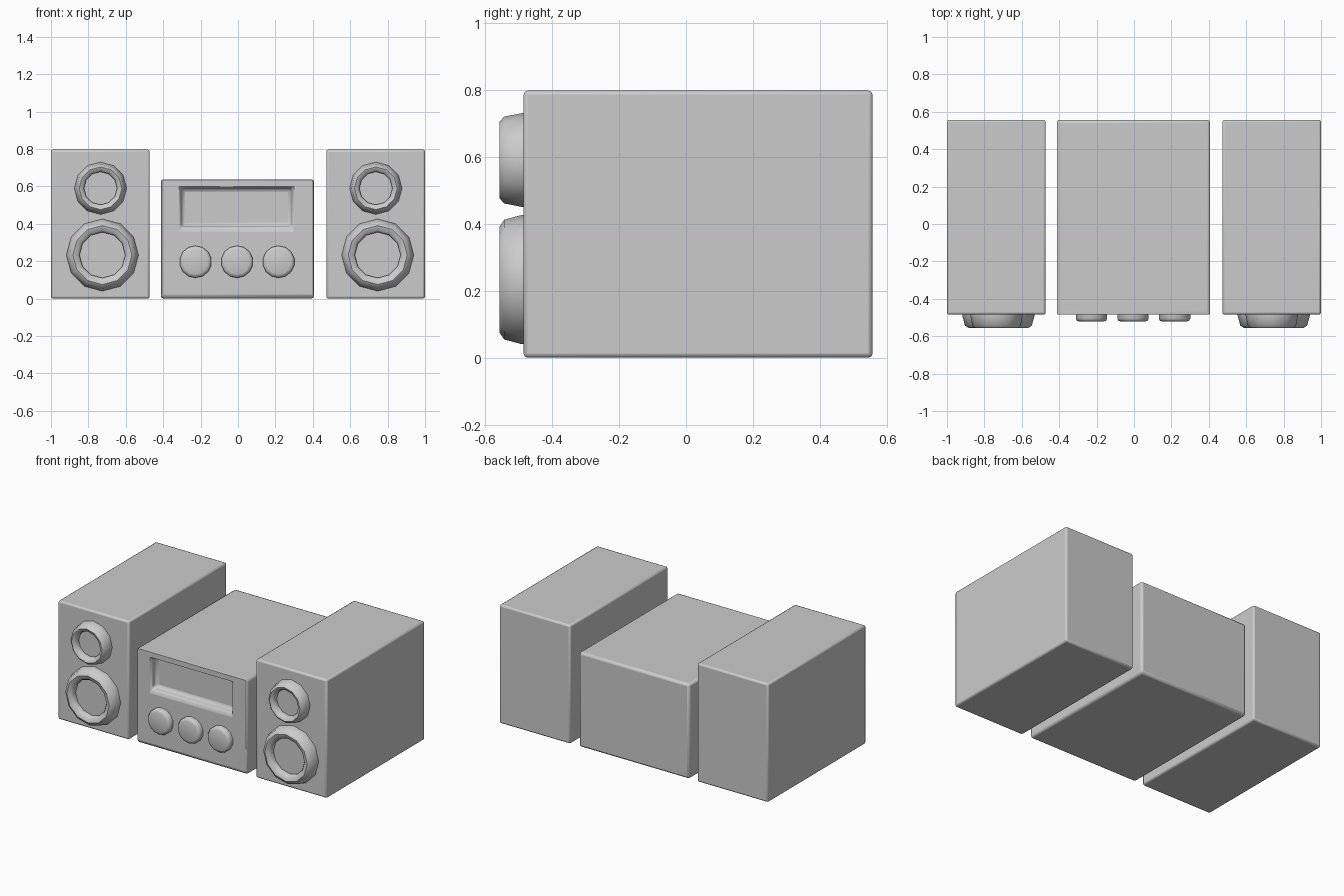
import bpy, bmesh, math

if "Cube" in bpy.data.objects:
    bpy.data.objects.remove(bpy.data.objects["Cube"])

FRONT, BACK = -0.485, 0.557
ANGLE = math.radians(50)


def finish(bm, name, bevel=0.0):
    bmesh.ops.recalc_face_normals(bm, faces=bm.faces)
    mesh = bpy.data.meshes.new(name)
    bm.to_mesh(mesh)
    bm.free()
    obj = bpy.data.objects.new(name, mesh)
    bpy.context.collection.objects.link(obj)
    bpy.ops.object.select_all(action='DESELECT')
    obj.select_set(True)
    bpy.context.view_layer.objects.active = obj
    if bevel:
        mod = obj.modifiers.new("Rounded edges", 'BEVEL')
        mod.width = bevel
        mod.segments = 2
        mod.limit_method = 'ANGLE'
        mod.harden_normals = False
    bpy.ops.object.shade_smooth_by_angle(angle=ANGLE)
    return obj


def box_bmesh(x0, x1, z0, z1):
    bm = bmesh.new()
    bmesh.ops.create_cube(bm, size=1)
    for v in bm.verts:
        v.co.x = x1 if v.co.x > 0 else x0
        v.co.y = BACK if v.co.y > 0 else FRONT
        v.co.z = z1 if v.co.z > 0 else z0
    return bm


def lathe(name, x, z, profile, sides):
    """Revolve (radius, y) points about an axis along y; both ends are capped."""
    bm = bmesh.new()
    rings = []
    for r, y in profile:
        rings.append([bm.verts.new((x + r * math.sin(2 * math.pi * i / sides), y,
                                    z + r * math.cos(2 * math.pi * i / sides)))
                      for i in range(sides)])
    for a, b in zip(rings, rings[1:]):
        for i in range(sides):
            j = (i + 1) % sides
            bm.faces.new((a[i], a[j], b[j], b[i]))
    bm.faces.new(rings[0])
    bm.faces.new(rings[-1])
    return finish(bm, name)


def driver(name, x, z, outer, inner):
    """Raised ring with a recessed flat cone inside."""
    w = outer - inner
    profile = [(outer, FRONT + 0.01), (outer, FRONT - 0.005),
               (outer - 0.2 * w, -0.543), (outer - 0.5 * w, -0.557),
               (inner + 0.15 * w, -0.55), (inner, -0.535), (inner, -0.515)]
    lathe(name, x, z, profile, 12)


# Speakers: the right one is a shifted copy of the left layout
for side, dx in (("left", 0.0), ("right", 1.472)):
    finish(box_bmesh(-1.0 + dx, -0.472 + dx, 0, 0.797), side + "_speaker_cabinet", 0.012)
    driver(side + "_tweeter", -0.735 + dx, 0.59, 0.14, 0.088)
    driver(side + "_woofer", -0.725 + dx, 0.233, 0.193, 0.122)

# Central unit with a recessed display window
bm = box_bmesh(-0.413, 0.407, 0, 0.637)
bm.normal_update()
face = min(bm.faces, key=lambda f: f.calc_center_median().y)
bmesh.ops.inset_individual(bm, faces=[face], thickness=0.05)
for v in face.verts:
    v.co.x = 0.293 if v.co.x > 0 else -0.309
    v.co.z = 0.597 if v.co.z > 0.3 else 0.38
floor = bmesh.ops.extrude_discrete_faces(bm, faces=[face])["faces"][0]
for v in floor.verts:
    v.co.y += 0.05
    v.co.x += -0.01 if v.co.x > 0 else 0.01
    v.co.z += -0.01 if v.co.z > 0.5 else 0.01
finish(bm, "central_unit", 0.016)

# Control knobs
for i in range(3):
    lathe("knob_%d" % (i + 1), -0.227 + 0.222 * i, 0.197,
          [(0.086, FRONT + 0.01), (0.086, -0.507), (0.08, -0.517), (0.066, -0.522)], 14)
